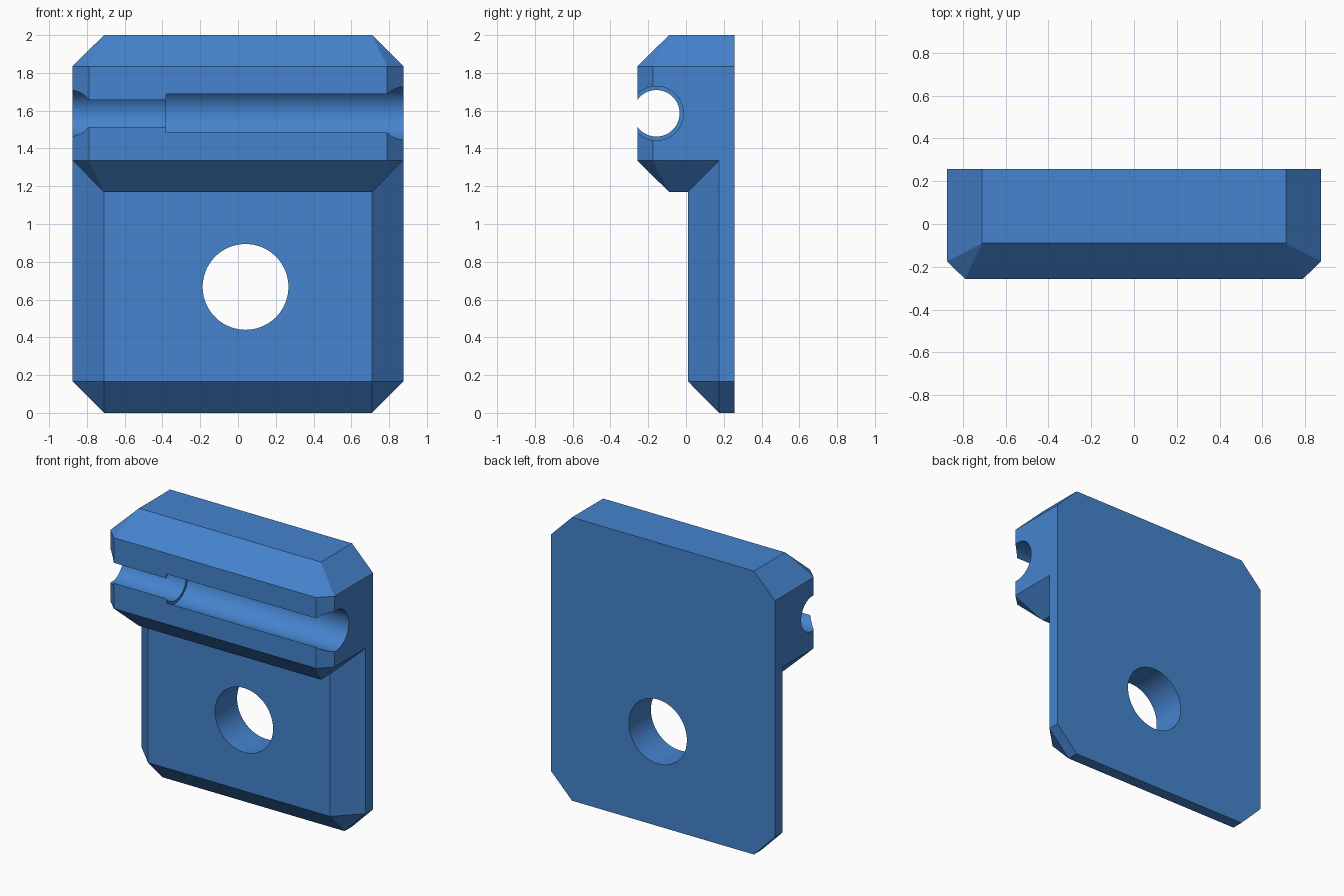
import bpy, bmesh, math

if "Cube" in bpy.data.objects:
    bpy.data.objects.remove(bpy.data.objects["Cube"])

blue = bpy.data.materials.new("blue")
blue.diffuse_color = (0.06, 0.23, 0.62, 1)
blue.use_nodes = True
blue.node_tree.nodes["Principled BSDF"].inputs["Base Color"].default_value = blue.diffuse_color

HW, IW, NW = 0.875, 0.71, 0.79      # full, chamfered and nose half widths
BACK = 0.257


def hull(name, half):
    """Convex solid from points on the right side, mirrored to the left."""
    bm = bmesh.new()
    for x, y, z in half:
        bm.verts.new((x, y, z))
        bm.verts.new((-x, y, z))
    res = bmesh.ops.convex_hull(bm, input=bm.verts)
    junk = {v for v in res["geom_interior"] + res["geom_unused"]
            if isinstance(v, bmesh.types.BMVert) and v.is_valid}
    bmesh.ops.delete(bm, geom=list(junk), context='VERTS')
    bmesh.ops.dissolve_limit(bm, angle_limit=math.radians(0.5),
                             verts=bm.verts, edges=bm.edges)
    bmesh.ops.recalc_face_normals(bm, faces=bm.faces)
    me = bpy.data.meshes.new(name)
    bm.to_mesh(me)
    bm.free()
    ob = bpy.data.objects.new(name, me)
    bpy.context.collection.objects.link(ob)
    me.materials.append(blue)
    return ob


def cylinder(name, loc, r, length, rot):
    bpy.ops.mesh.primitive_cylinder_add(vertices=96, radius=r, depth=length,
                                        location=loc, rotation=rot)
    ob = bpy.context.object
    ob.name = name
    ob.data.materials.append(blue)
    return ob


def combine(target, other, op):
    m = target.modifiers.new(other.name, 'BOOLEAN')
    m.object, m.operation, m.solver = other, op, 'EXACT'
    bpy.context.view_layer.objects.active = target
    bpy.ops.object.modifier_apply(modifier=m.name)
    bpy.data.objects.remove(other, do_unlink=True)


# Mounting plate, chamfered along the front edges and lower corners
plate = hull("mounting_plate", [
    (IW, 0.01, 0.167), (IW, 0.01, 1.55),
    (HW, 0.175, 0.167), (IW, 0.175, 0), (HW, 0.175, 1.55),
    (HW, BACK, 0.167), (IW, BACK, 0), (HW, BACK, 1.55)])

# Thick clamp head, chamfered all round
head = hull("clamp_head", [
    p for edge, mid in ((2.0, 1.835), (1.17, 1.335)) for p in (
        (NW, -BACK, mid), (HW, -0.175, mid), (IW, -0.09, edge),
        (HW, BACK, mid), (IW, BACK, edge))])
combine(plate, head, 'UNION')

# Stepped bore across the head, open at the front
side = (0, math.pi / 2, 0)
combine(plate, cylinder("narrow_bore", (0, -0.157, 1.586), 0.123, 2.2, side), 'DIFFERENCE')
combine(plate, cylinder("wide_bore", (0.36, -0.157, 1.586), 0.143, 1.48, side), 'DIFFERENCE')

# Bolt hole through the plate
combine(plate, cylinder("bolt_hole", (0.04, 0, 0.667), 0.227, 1.5,
                        (math.pi / 2, 0, 0)), 'DIFFERENCE')

plate.name = "clamp_bracket"
plate.select_set(True)
bpy.context.view_layer.objects.active = plate
bpy.ops.object.shade_smooth_by_angle(angle=math.radians(20))
